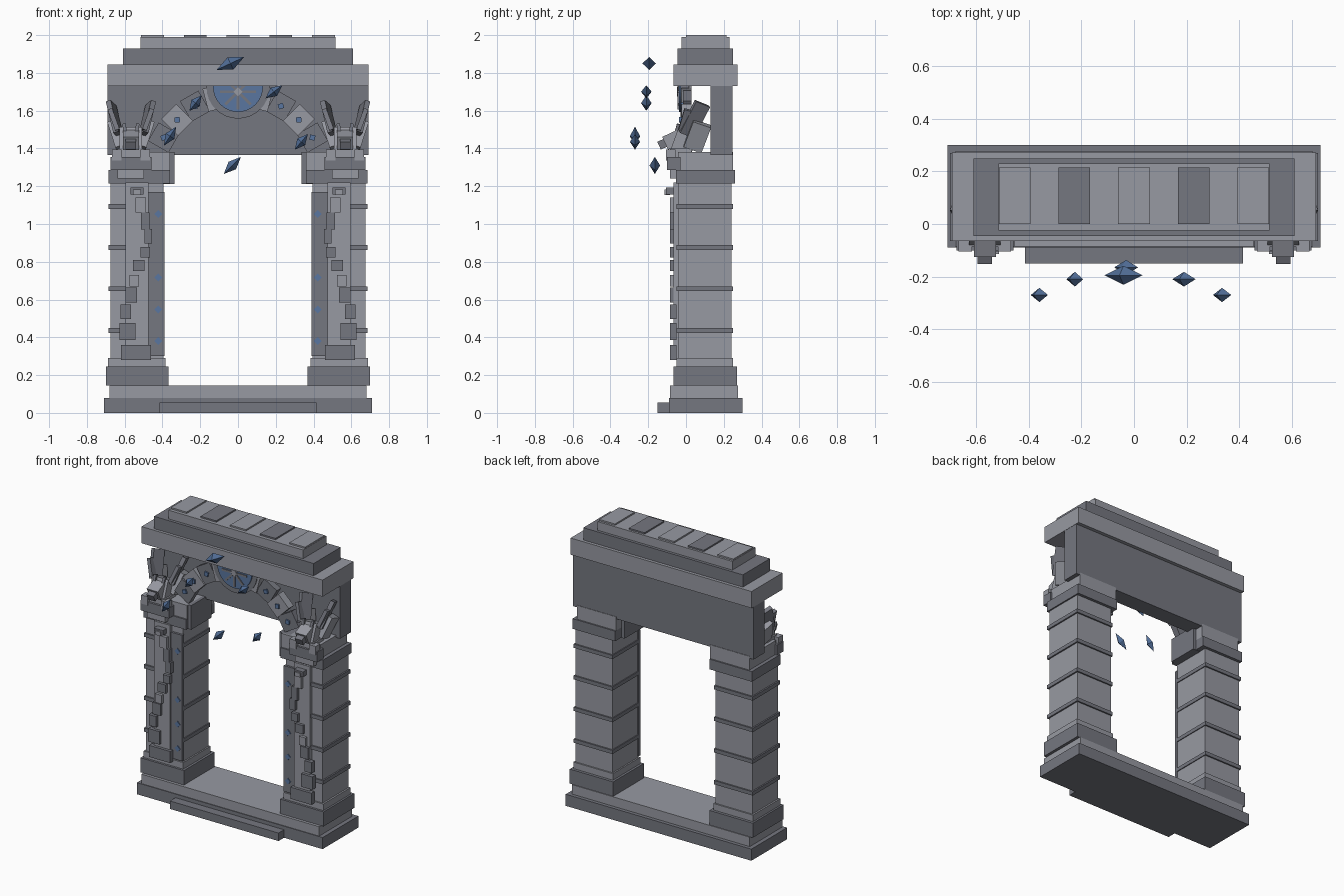
import bpy, bmesh
from math import radians, sin, cos
from mathutils import Euler

if "Cube" in bpy.data.objects:
    bpy.data.objects.remove(bpy.data.objects["Cube"])


def material(name, *rgb):
    m = bpy.data.materials.new(name)
    m.diffuse_color = (*rgb, 1)
    m.use_nodes = True
    m.node_tree.nodes["Principled BSDF"].inputs["Base Color"].default_value = m.diffuse_color
    return m


LIGHT = material("light_stone", .31, .32, .36)
DARK = material("dark_stone", .178, .184, .215)
BLUE = material("blue_inlay", .10, .18, .35)
CRYSTAL = material("blue_crystal", .08, .15, .30)


def finish(name, bm, mat, loc=(0, 0, 0), rot=(0, 0, 0)):
    me = bpy.data.meshes.new(name)
    bm.to_mesh(me)
    bm.free()
    ob = bpy.data.objects.new(name, me)
    bpy.context.collection.objects.link(ob)
    ob.location = loc
    ob.rotation_euler = Euler([radians(a) for a in rot])
    me.materials.append(mat)
    return ob


def block(name, mat, c, size, rot=(0, 0, 0)):
    bm = bmesh.new()
    bmesh.ops.create_cube(bm, size=1)
    bmesh.ops.scale(bm, vec=size, verts=bm.verts)
    return finish(name, bm, mat, c, rot)


def span(name, mat, x, y, z):
    """Box from min/max pairs."""
    return block(name, mat, [(a + b) / 2 for a, b in (x, y, z)],
                 [abs(b - a) for a, b in (x, y, z)])


def disc(name, mat, r, y0, y1, z, n=32):
    bm = bmesh.new()
    bmesh.ops.create_cone(bm, cap_ends=True, segments=n, radius1=r, radius2=r, depth=y1 - y0)
    return finish(name, bm, mat, (0, (y0 + y1) / 2, z), (90, 0, 0))


def crystal(name, c, length, width, tilt):
    """Four-sided double pyramid."""
    bm = bmesh.new()
    bmesh.ops.create_cone(bm, segments=4, radius1=width, radius2=0, depth=length, cap_ends=False)
    bmesh.ops.translate(bm, vec=(0, 0, length / 2), verts=bm.verts)
    low = bmesh.ops.duplicate(bm, geom=bm.verts[:] + bm.edges[:] + bm.faces[:])["geom"]
    lv = [g for g in low if isinstance(g, bmesh.types.BMVert)]
    bmesh.ops.scale(bm, vec=(1, 1, -1), verts=lv)
    bmesh.ops.remove_doubles(bm, verts=bm.verts, dist=1e-4)
    bmesh.ops.recalc_face_normals(bm, faces=bm.faces)
    finish(name, bm, CRYSTAL, c, (0, 90 - tilt, 0))


# plinth and front step
span("plinth_lower", DARK, (-.71, .71), (-.09, .30), (0, .08))
span("plinth_upper", LIGHT, (-.68, .68), (-.085, .275), (.08, .145))
span("front_step", DARK, (-.415, .415), (-.15, -.09), (0, .055))

# back wall of the lintel and stepped cornice
span("lintel_wall", DARK, (-.69, .69), (.13, .247), (1.365, 1.73))
span("cornice_lower", LIGHT, (-.692, .692), (-.065, .272), (1.73, 1.845))
span("cornice_middle", DARK, (-.61, .61), (-.045, .25), (1.845, 1.93))
span("cornice_top", LIGHT, (-.515, .515), (-.024, .23), (1.93, 1.99))
for i in range(5):
    x = (i - 2) * .2265
    span("roof_tile", DARK if i % 2 else LIGHT, (x - .06, x + .06), (0, .215), (1.985, 2.0))

# arch of separate stones with blue inlays
for k in range(9):
    deg = 30 + 15 * k
    a = radians(deg)
    x, z = .455 * cos(a), 1.23 + .455 * sin(a)
    front = -.025 if k % 2 else -.015
    if k != 4:
        block("arch_stone", LIGHT if k % 2 else DARK, (x, (front + .03) / 2, z),
              (.125, .03 - front, .112), (0, -deg, 0))
    if abs(deg - 90) >= 30:
        block("arch_inlay", BLUE, (x, front - .004, z), (.028, .014, .028), (0, -deg + 40, 0))

# rose window: ring, blue glass, spokes
disc("window_ring", DARK, .167, -.03, .015, 1.725)
disc("window_glass", BLUE, .132, -.038, -.02, 1.725)
for k in range(4):
    block("window_spoke", DARK, (0, -.038, 1.70), (.19, .012, .015), (0, 45 * k, 0))
block("window_hub", LIGHT, (0, -.038, 1.70), (.035, .018, .035), (0, 45, 0))

# serpent segments on the pillar front: x, z, width, height
SERPENT = [(-.54, .32, .16, .08), (-.585, .43, .085, .09), (-.595, .535, .055, .075),
           (-.565, .625, .06, .08), (-.55, .70, .05, .06), (-.525, .78, .06, .06),
           (-.49, .85, .05, .055), (-.475, .935, .04, .075), (-.49, 1.015, .045, .09),
           (-.515, 1.10, .055, .08)]

for s in (1, -1):
    def sspan(name, mat, x, y, z):
        return span(name, mat, (s * x[0], s * x[1]), y, z)

    def sblock(name, mat, c, size, rot=(0, 0, 0)):
        return block(name, mat, (s * c[0], c[1], c[2]), size, (rot[0], s * rot[1], s * rot[2]))

    # pillar with bands
    sspan("pillar_foot", DARK, (.368, .70), (-.065, .27), (.145, .245))
    sspan("pillar_foot_upper", LIGHT, (.384, .687), (-.05, .25), (.245, .29))
    sspan("pillar_shaft", LIGHT, (.394, .675), (-.04, .24), (.29, 1.22))
    for z in (.437, .657, .875, 1.093):
        sspan("pillar_band", DARK, (.388, .685), (-.05, .25), (z - .013, z + .013))
    sspan("inlay_strip", DARK, (.388, .48), (-.055, -.035), (.30, 1.17))
    sspan("front_panel", LIGHT, (.475, .595), (-.065, -.035), (.28, 1.22))
    for k in (0, 1, 2, 4):
        sblock("strip_inlay", BLUE, (.422, -.055, .38 + .168 * k), (.03, .012, .03), (0, 45, 0))

    # capital and inner bracket
    sspan("capital_lower", DARK, (.36, .685), (-.052, .26), (1.215, 1.285))
    sspan("capital_upper", LIGHT, (.36, .66), (-.042, .25), (1.285, 1.38))
    sspan("inner_bracket", DARK, (.337, .42), (-.03, .19), (1.213, 1.38))

    # serpent relief
    for i, (x, z, w, h) in enumerate(SERPENT):
        sblock("serpent_segment", LIGHT if i in (4, 9) else DARK, (-x, -.068, z), (w, .034, h))
    sblock("serpent_head", DARK, (.535, -.08, 1.175), (.07, .05, .035))
    sblock("serpent_snout", LIGHT, (.535, -.10, 1.168), (.042, .03, .028))

    # winged guardian crouching on the capital
    X = .567
    sspan("guardian_seat", DARK, (X - .108, X + .108), (-.10, -.03), (1.285, 1.355))
    sspan("guardian_chest", LIGHT, (X - .07, X + .07), (-.085, .03), (1.24, 1.40))
    sblock("guardian_body", LIGHT, (X, -.01, 1.43), (.12, .11, .14), (-20, 0, 0))
    sblock("guardian_head", LIGHT, (X, -.072, 1.445), (.085, .085, .075), (25, 0, 0))
    sblock("guardian_snout", DARK, (X, -.12, 1.425), (.055, .05, .045), (25, 0, 0))
    for t in (1, -1):
        sblock("guardian_paw", LIGHT, (X + t * .075, -.08, 1.365), (.05, .05, .06))
        sblock("guardian_horn", DARK, (X + t * .032, -.045, 1.50), (.018, .022, .06), (-15, t * 8, 0))
        sblock("guardian_shoulder", LIGHT, (X + t * .075, .06, 1.465), (.05, .10, .15), (-20, t * 18, 0))
        sblock("guardian_wing", DARK, (X + t * .085, .045, 1.555), (.028, .085, .19), (-22, t * 20, t * 15))
        sblock("wing_tip", DARK, (X + t * .09, -.005, 1.55), (.025, .04, .12), (-15, t * 20, 0))

# floating crystals: centre, half length, half width, tilt
for c, length, width, tilt in [((-.04, -.195, 1.85), .08, .036, 25),
                               ((-.225, -.21, 1.64), .052, .028, 52),
                               ((.19, -.21, 1.70), .056, .028, 38),
                               ((-.36, -.27, 1.465), .06, .027, 57),
                               ((.335, -.27, 1.435), .054, .027, 50),
                               ((-.03, -.165, 1.31), .064, .028, 45)]:
    crystal("floating_crystal", c, length, width, tilt)
